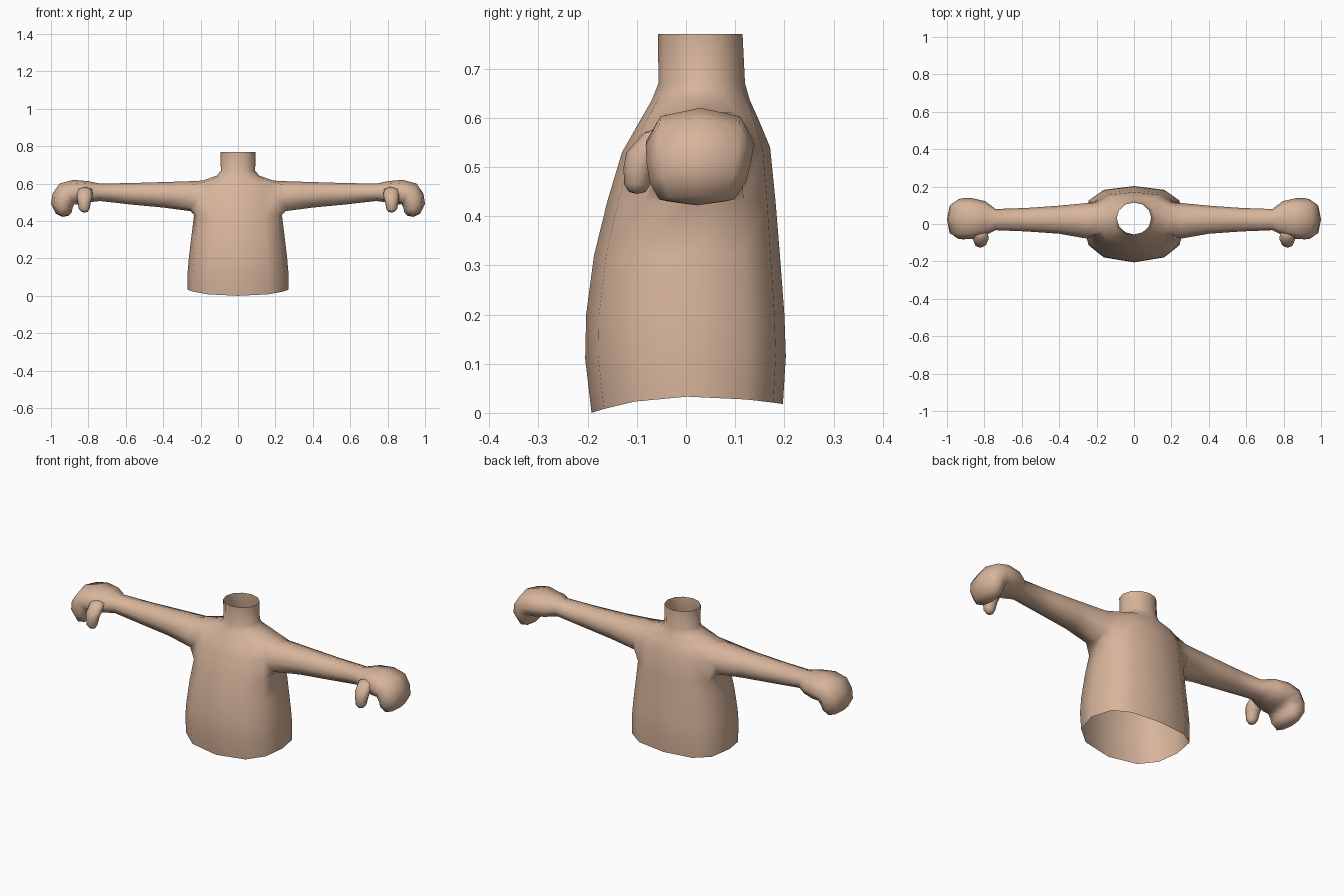
import bpy, bmesh, math

skin = bpy.data.materials.new("tan skin")
skin.diffuse_color = (0.68, 0.46, 0.33, 1)


def finish(bm, name, merge):
    """Turn a right-half bmesh into a smooth, mirrored object."""
    bmesh.ops.recalc_face_normals(bm, faces=bm.faces)
    for f in bm.faces:
        f.smooth = True
    me = bpy.data.meshes.new(name)
    bm.to_mesh(me)
    bm.free()
    me.materials.append(skin)
    ob = bpy.data.objects.new(name, me)
    bpy.context.collection.objects.link(ob)
    m = ob.modifiers.new("mirror", 'MIRROR')
    m.use_mirror_merge = merge
    m.merge_threshold = 0.0005
    return ob


def bridge(bm, a, b):
    """Join two closed rings with quads."""
    n = len(a)
    for i in range(n):
        bm.faces.new((a[i], a[(i + 1) % n], b[(i + 1) % n], b[i]))


def cap(bm, ring, point):
    tip = bm.verts.new(point)
    for i in range(len(ring)):
        bm.faces.new((ring[i], ring[(i + 1) % len(ring)], tip))


# Torso: half rings from front to back, open at the waist and neck
# z front, z side, z back, half width, y front, y back
LEVELS = [
    (0.000, 0.033, 0.018, 0.270, -0.192, 0.197),
    (0.110, 0.120, 0.115, 0.270, -0.205, 0.203),
    (0.200, 0.200, 0.200, 0.263, -0.203, 0.200),
    (0.320, 0.320, 0.320, 0.249, -0.187, 0.191),
    (0.430, 0.432, 0.430, 0.235, -0.160, 0.182),
    (0.530, 0.530, 0.540, 0.225, -0.130, 0.171),
    (0.595, 0.616, 0.600, 0.190, -0.093, 0.146),
    (0.635, 0.642, 0.635, 0.115, -0.070, 0.130),
    (0.670, 0.668, 0.670, 0.092, -0.056, 0.120),
    (0.770, 0.770, 0.770, 0.093, -0.057, 0.115),
]
BODY = [(0, -1), (.6, -.87), (.9, -.55), (1, 0), (.9, .62), (.6, .9), (0, 1)]
NECK = [(0, -1), (.5, -.87), (.87, -.5), (1, 0), (.87, .5), (.5, .87), (0, 1)]

bm = bmesh.new()
grid = []
for k, (zf, zs, zb, w, yf, yb) in enumerate(LEVELS):
    row = []
    for i, (fx, fy) in enumerate(NECK if k > 6 else BODY):
        if k == 5 and i == 3:            # centre of the arm opening
            row.append(None)
            continue
        z = zs + ((zf if fy < 0 else zb) - zs) * fy * fy
        row.append(bm.verts.new((w * fx, (yf + yb) / 2 + (yb - yf) / 2 * fy, z)))
    grid.append(row)
for k in range(len(grid) - 1):
    for i in range(6):
        quad = (grid[k][i], grid[k][i + 1], grid[k + 1][i + 1], grid[k + 1][i])
        if None not in quad:
            bm.faces.new(quad)

# Arm and curled hand: continues from the opening in the torso side
# top x, top z, bottom x, bottom z, y min, y max
ARM = [
    (0.25, 0.613, 0.255, 0.453, -0.078, 0.112),
    (0.40, 0.608, 0.40, 0.472, -0.052, 0.098),
    (0.57, 0.603, 0.57, 0.488, -0.040, 0.086),
    (0.74, 0.600, 0.74, 0.507, -0.033, 0.080),
    (0.80, 0.613, 0.79, 0.500, -0.060, 0.122),
    (0.88, 0.620, 0.85, 0.488, -0.080, 0.138),
    (0.955, 0.600, 0.875, 0.490, -0.082, 0.138),
    (0.992, 0.545, 0.885, 0.470, -0.080, 0.132),
    (1.00, 0.490, 0.888, 0.448, -0.074, 0.122),
    (0.975, 0.440, 0.905, 0.428, -0.055, 0.098),
]
g4, g5, g6 = grid[4], grid[5], grid[6]
prev = [g4[3], g4[4], g5[4], g6[4], g6[3], g6[2], g5[2], g4[2]]
for tx, tz, bx, bz, y0, y1 in ARM:
    ring = []
    for i in range(8):
        a = i * math.pi / 4
        s = 1.05 if i % 2 else 1
        c, d = -math.cos(a) * s, math.sin(a) * s
        ring.append(bm.verts.new(((tx + bx) / 2 + c * (tx - bx) / 2,
                                  (y0 + y1) / 2 + d * (y1 - y0) / 2,
                                  (tz + bz) / 2 + c * (tz - bz) / 2)))
    bridge(bm, prev, ring)
    prev = ring
cap(bm, prev, (0.938, 0.022, 0.422))
finish(bm, "torso_and_arms", True)

# Thumb hanging in front of the palm: z, centre x, centre y, radius x, radius y
THUMB = [
    (0.570, 0.820, -0.055, 0.040, 0.030),
    (0.530, 0.820, -0.083, 0.042, 0.038),
    (0.500, 0.822, -0.094, 0.035, 0.033),
    (0.465, 0.822, -0.099, 0.029, 0.027),
    (0.449, 0.820, -0.099, 0.017, 0.017),
]
bm = bmesh.new()
prev = None
for z, cx, cy, rx, ry in THUMB:
    ring = [bm.verts.new((cx + rx * math.cos(i * math.pi / 4),
                          cy + ry * math.sin(i * math.pi / 4), z)) for i in range(8)]
    if prev:
        bridge(bm, prev, ring)
    else:
        cap(bm, ring, (0.82, -0.04, 0.585))
    prev = ring
cap(bm, prev, (0.82, -0.099, 0.445))
finish(bm, "thumbs", False)
